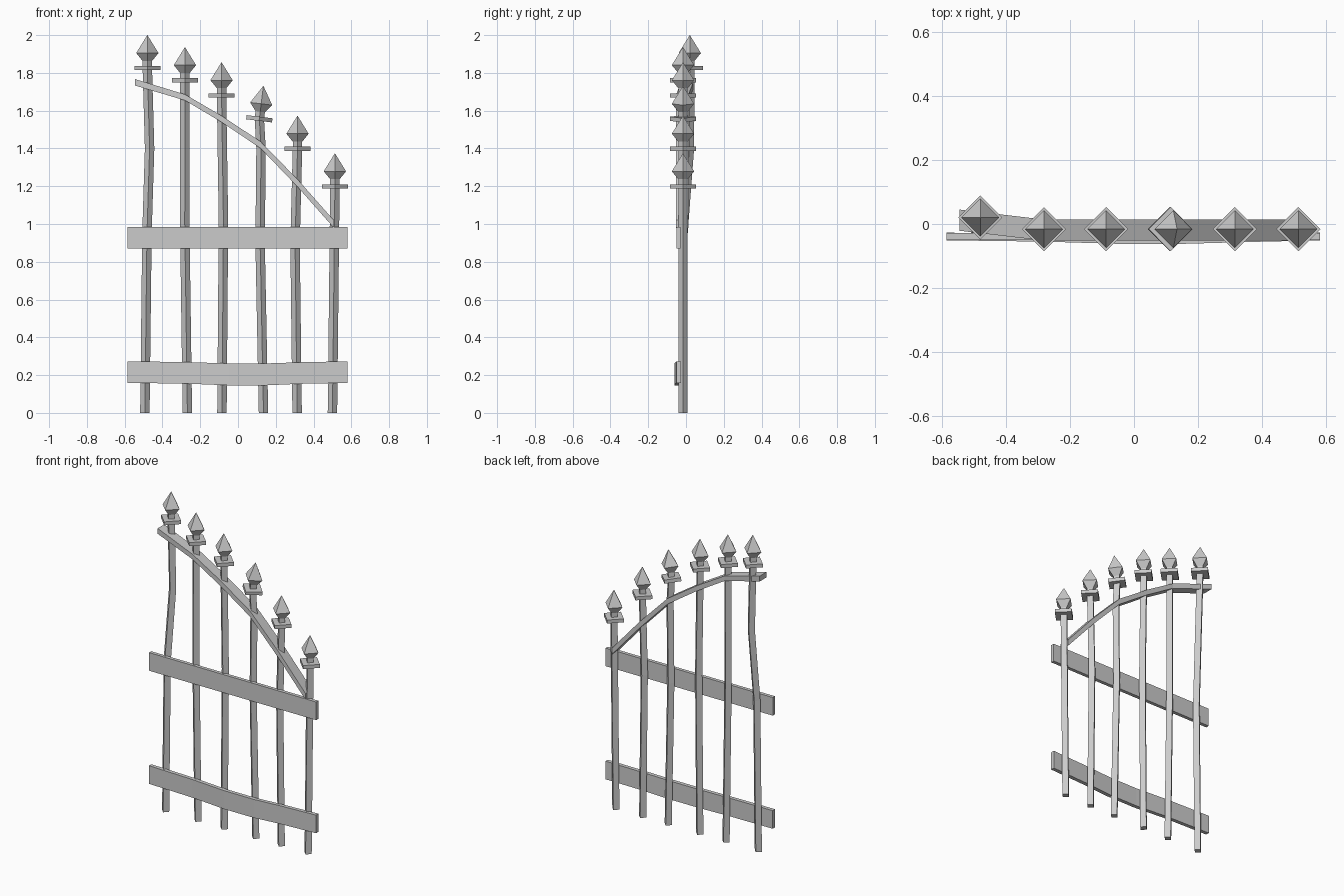
import bpy, bmesh, math
from mathutils import Vector, Matrix

if "Cube" in bpy.data.objects:
    bpy.data.objects.remove(bpy.data.objects["Cube"], do_unlink=True)

GREY = (0.6, 0.6, 0.6, 1)
iron = bpy.data.materials.new("grey iron")
iron.use_nodes = True
iron.diffuse_color = GREY
iron.node_tree.nodes["Principled BSDF"].inputs["Base Color"].default_value = GREY


def loft(name, rings):
    """Skin a closed solid over a list of four-point rings."""
    bm = bmesh.new()
    loops = [[bm.verts.new(p) for p in ring] for ring in rings]
    for a, b in zip(loops, loops[1:]):
        for i in range(4):
            j = (i + 1) % 4
            bm.faces.new((a[i], a[j], b[j], b[i]))
    bm.faces.new(loops[0])
    bm.faces.new(loops[-1])
    bmesh.ops.remove_doubles(bm, verts=bm.verts, dist=1e-5)
    bmesh.ops.recalc_face_normals(bm, faces=bm.faces)
    mesh = bpy.data.meshes.new(name)
    bm.to_mesh(mesh)
    bm.free()
    mesh.materials.append(iron)
    obj = bpy.data.objects.new(name, mesh)
    bpy.context.collection.objects.link(obj)
    return obj


def diamond(centre, r, turn=Matrix()):
    """Square ring with its corners on the x and y axes."""
    return [Vector(centre) + turn @ Vector((r * x, r * y, 0))
            for x, y in ((1, 0), (0, 1), (-1, 0), (0, -1))]


def strip(name, path, half_y):
    """Flat band through (x, y, z, half thickness) points, cut upright."""
    rings = []
    for x, y, z, h in path:
        rings.append([(x, y - half_y, z - h), (x, y + half_y, z - h),
                      (x, y + half_y, z + h), (x, y - half_y, z + h)])
    return loft(name, rings)


def picket(number, path, tilt=0):
    """Bent diamond bar with a collar and spear tip; the path ends at the collar."""
    turn = Matrix.Rotation(math.radians(tilt), 4, 'Y')
    collar = Vector(path[-1])

    def at(h):
        return collar + turn @ Vector((0, 0, h))

    rings = [diamond(p, 0.025) for p in path[:-1]]
    rings += [diamond(at(h), 0.025, turn) for h in (0, 0.045)]
    loft(f"picket_bar_{number}", rings)
    loft(f"picket_collar_{number}",
         [diamond(at(h), 0.069, turn) for h in (-0.011, 0.011)])
    tip = [(0.038, 0.025), (0.08, 0.059), (0.175, 0.0005)]
    loft(f"picket_tip_{number}", [diamond(at(h), r, turn) for h, r in tip])


# Pickets, tallest to shortest
Y = -0.016
picket(1, [(-0.493, Y, 0), (-0.482, Y, 0.95), (-0.468, 0.018, 1.4), (-0.48, 0.02, 1.825)])
picket(2, [(-0.268, Y, 0), (-0.282, Y, 1.0), (-0.281, Y, 1.761)])
picket(3, [(-0.085, Y, 0), (-0.077, Y, 1.0), (-0.087, Y, 1.671 + 0.01)])
picket(4, [(0.135, Y, 0), (0.117, Y, 0.9), (0.122, Y, 1.4), (0.113, Y, 1.557)], 7)
picket(5, [(0.313, Y, 0), (0.302, Y, 0.9), (0.315, Y, 1.398)])
picket(6, [(0.5, Y, 0), (0.513, Y, 1.199)])

# Curved top rail
strip("top_rail", [(-0.545, 0.012, 1.75, 0.017), (-0.28, -0.019, 1.67, 0.016),
                   (-0.085, -0.019, 1.555, 0.017), (0.12, -0.019, 1.418, 0.018),
                   (0.315, -0.019, 1.217, 0.02), (0.507, -0.019, 1.0, 0.02)], 0.033)

# Cross boards, the lower one sagging slightly
strip("upper_board", [(-0.585, -0.039, 0.928, 0.057), (0.58, -0.039, 0.928, 0.057)], 0.011)
strip("lower_board", [(-0.585, -0.039, 0.216, 0.057), (-0.28, -0.043, 0.212, 0.057),
                      (-0.05, -0.05, 0.204, 0.058), (0.15, -0.05, 0.204, 0.058),
                      (0.33, -0.045, 0.211, 0.057), (0.58, -0.039, 0.216, 0.057)], 0.012)
